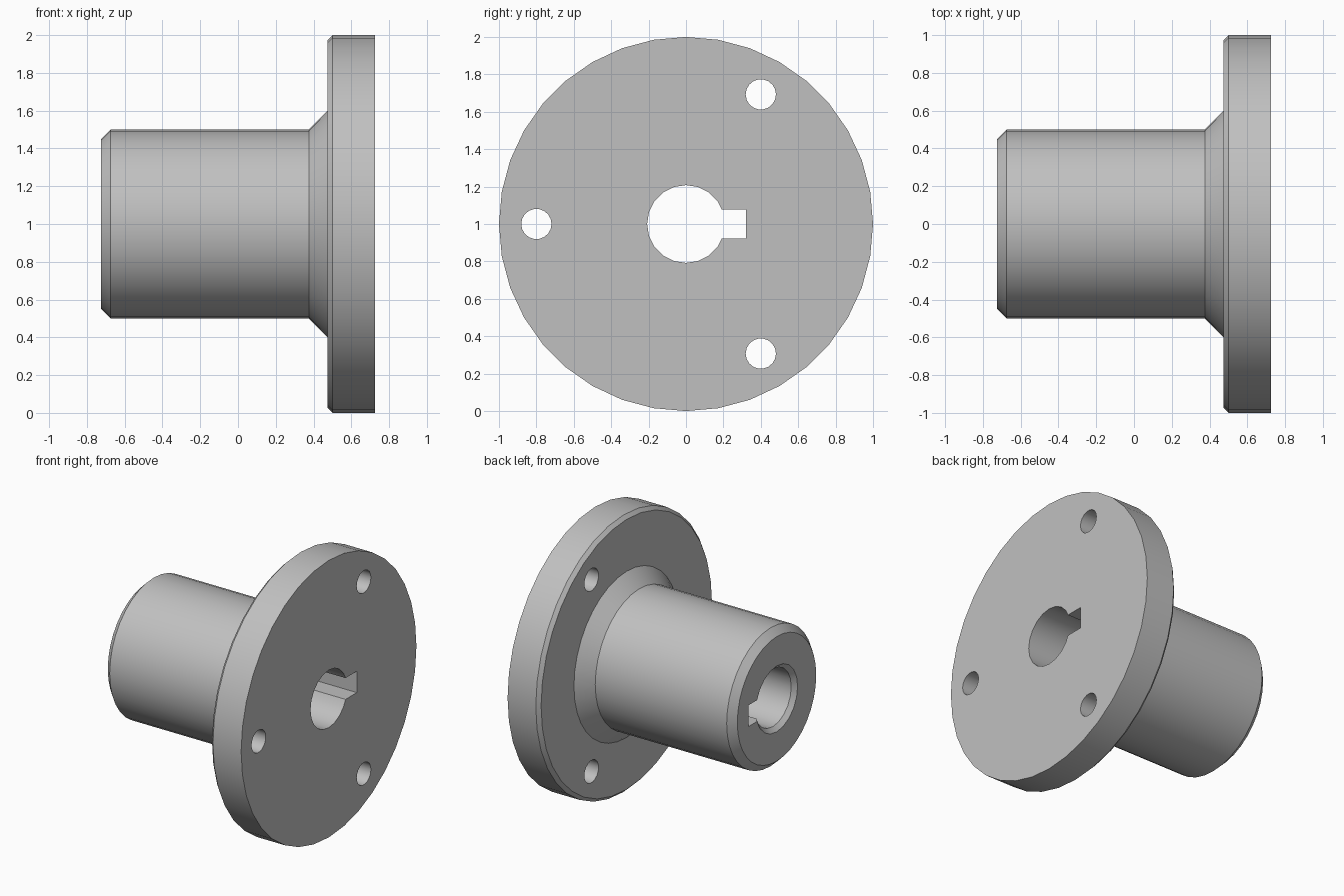
import bpy
import bmesh
from math import cos, sin, pi, radians

cube = bpy.data.objects.get("Cube")
if cube:
    bpy.data.objects.remove(cube)

# Single machined metal colour
metal = bpy.data.materials.new("plain grey metal")
metal.use_nodes = True
grey = (0.53, 0.53, 0.53, 1)
metal.diffuse_color = grey
metal.node_tree.nodes["Principled BSDF"].inputs["Base Color"].default_value = grey


def revolve(name, profile, sides, y=0.0, z=1.0):
    """Solid turned around an axis parallel to x, from (x, radius) pairs."""
    bm = bmesh.new()
    angles = [2 * pi * i / sides for i in range(sides)]
    rings = [[bm.verts.new((x, y + r * cos(a), z + r * sin(a))) for a in angles]
             for x, r in profile]
    for a, b in zip(rings, rings[1:]):
        for i in range(sides):
            j = (i + 1) % sides
            bm.faces.new((a[i], a[j], b[j], b[i]))
    bm.faces.new(rings[0])
    bm.faces.new(rings[-1])
    bmesh.ops.recalc_face_normals(bm, faces=bm.faces)
    mesh = bpy.data.meshes.new(name)
    bm.to_mesh(mesh)
    bm.free()
    obj = bpy.data.objects.new(name, mesh)
    bpy.context.collection.objects.link(obj)
    mesh.materials.append(metal)
    return obj


def cut(target, cutter):
    """Subtract the cutter from the target, then discard it."""
    cutter.hide_render = True
    mod = target.modifiers.new("cut", 'BOOLEAN')
    mod.operation = 'DIFFERENCE'
    mod.solver = 'EXACT'
    mod.object = cutter
    bpy.ops.object.select_all(action='DESELECT')
    bpy.context.view_layer.objects.active = target
    target.select_set(True)
    bpy.ops.object.modifier_apply(modifier=mod.name)
    bpy.data.objects.remove(cutter)


# Hub, chamfered collar and flange as one turned body
body = revolve("flanged_hub", [
    (-0.725, 0.45), (-0.675, 0.5), (0.375, 0.5), (0.475, 0.6),
    (0.475, 0.975), (0.5, 1.0), (0.725, 1.0)], 36)

# Central bore, chamfered at the hub end
cut(body, revolve("bore_cutter", [
    (-0.755, 0.268), (-0.695, 0.208), (0.8, 0.208)], 20))

# Keyway running the full length of the bore
bpy.ops.mesh.primitive_cube_add(size=1, location=(0, 0.21, 1))
keyway = bpy.context.object
keyway.name = "keyway_cutter"
keyway.scale = (1.7, 0.22, 0.154)
bpy.context.view_layer.update()
cut(body, keyway)

# Three bolt holes through the flange
for degrees in (60, 180, 300):
    a = radians(degrees)
    cut(body, revolve("bolt_hole_cutter", [(0.4, 0.081), (0.8, 0.081)], 18,
                      0.8 * cos(a), 1 + 0.8 * sin(a)))

bpy.ops.object.select_all(action='DESELECT')
bpy.context.view_layer.objects.active = body
body.select_set(True)
bpy.ops.object.shade_smooth_by_angle(angle=radians(30))
